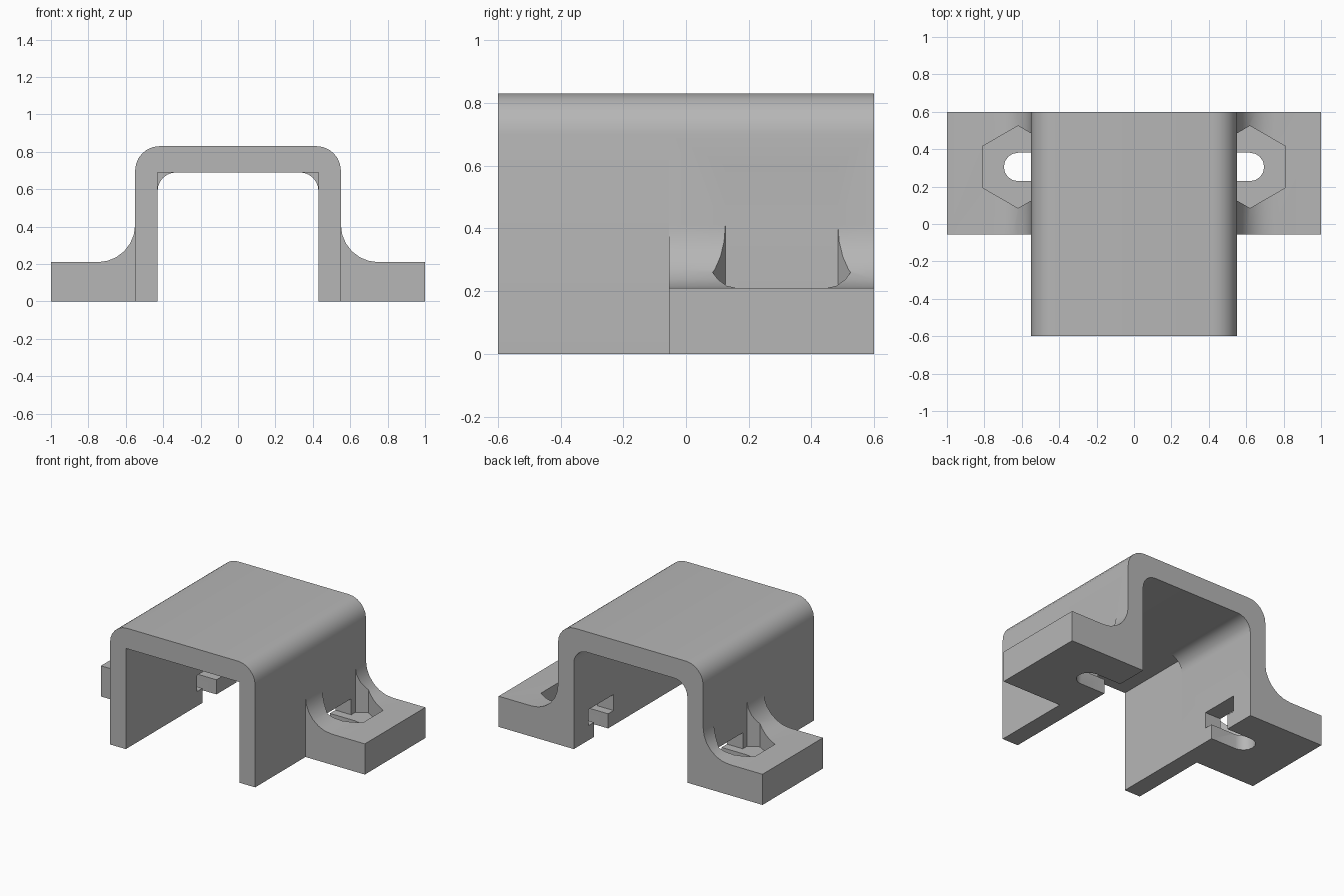
import bpy, bmesh
from math import sin, cos, pi, radians

if "Cube" in bpy.data.objects:
    bpy.data.objects.remove(bpy.data.objects["Cube"], do_unlink=True)

grey = bpy.data.materials.new("plain grey")
grey.use_nodes = True
grey.diffuse_color = (0.47, 0.47, 0.47, 1)
grey.node_tree.nodes["Principled BSDF"].inputs["Base Color"].default_value = grey.diffuse_color


def arc(cx, cy, r, start, end, steps=6):
    """Points along a circular arc, angles in degrees."""
    angles = [radians(start + (end - start) * i / steps) for i in range(steps + 1)]
    return [(cx + r * cos(a), cy + r * sin(a)) for a in angles]


def prism(name, points, low, high, axis):
    """Extrude a flat outline along y or z."""
    bm = bmesh.new()
    place = (lambda u, v: (u, low, v)) if axis == "y" else (lambda u, v: (u, v, low))
    face = bm.faces.new([bm.verts.new(place(u, v)) for u, v in points])
    grown = bmesh.ops.extrude_face_region(bm, geom=[face])["geom"]
    depth = high - low
    bmesh.ops.translate(bm, verts=[g for g in grown if isinstance(g, bmesh.types.BMVert)],
                        vec=(0, depth, 0) if axis == "y" else (0, 0, depth))
    bmesh.ops.recalc_face_normals(bm, faces=bm.faces)
    mesh = bpy.data.meshes.new(name)
    bm.to_mesh(mesh)
    bm.free()
    mesh.materials.append(grey)
    obj = bpy.data.objects.new(name, mesh)
    bpy.context.collection.objects.link(obj)
    return obj


def combine(target, tool, operation):
    """Apply a boolean and discard the tool."""
    bpy.context.view_layer.objects.active = target
    mod = target.modifiers.new("combine", "BOOLEAN")
    mod.operation, mod.solver, mod.object = operation, "EXACT", tool
    bpy.ops.object.modifier_apply(modifier=mod.name)
    bpy.data.objects.remove(tool, do_unlink=True)


def mirrored(half):
    """Complete a half outline across x = 0."""
    return half + [(-x, z) for x, z in reversed(half)]


OUT, INNER, TOP, CEIL, FLANGE = 0.55, 0.43, 0.83, 0.69, 0.21
FRONT, STEP, BACK = -0.6, -0.055, 0.6
crown = arc(OUT - 0.13, TOP - 0.13, 0.13, 90, 0)

# Front arch with a square inner corner
arch_half = crown + [(OUT, 0), (INNER, 0), (INNER, CEIL)]
bracket = prism("bracket", mirrored(arch_half), FRONT, STEP, "y")

# Rear arch with flanges, swept roots and rounded inner corners
rear_half = (crown + arc(OUT + 0.2, FLANGE + 0.2, 0.2, 180, 270)
             + [(1, FLANGE), (1, 0), (INNER, 0)]
             + arc(INNER - 0.1, CEIL - 0.1, 0.1, 0, 90))
combine(bracket, prism("rear", mirrored(rear_half), STEP, BACK, "y"), "UNION")

# Nut pocket, wall opening and bolt slot on each side
BX, BY, R, FLOOR = 0.62, 0.305, 0.22, 0.1
rim = R - (BX - OUT) / 3 ** 0.5
hexagon = [(OUT, BY - rim)] + arc(BX, BY, R, -90, 90, 3) + [(OUT, BY + rim)]
opening = [(0.38, BY - 0.135), (0.6, BY - 0.135), (0.6, BY + 0.135), (0.38, BY + 0.135)]
slot = [(0.38, BY - 0.076)] + arc(BX, BY, 0.076, -90, 90, 8) + [(0.38, BY + 0.076)]
for side in (1, -1):
    for points, low, high in ((hexagon, FLOOR, 0.6), (opening, FLOOR, FLANGE), (slot, -0.1, 0.15)):
        cutter = prism("cutter", [(side * x, y) for x, y in points], low, high, "z")
        combine(bracket, cutter, "DIFFERENCE")

bpy.ops.object.select_all(action="DESELECT")
bracket.select_set(True)
bpy.context.view_layer.objects.active = bracket
bpy.ops.object.shade_smooth_by_angle(angle=radians(30))
